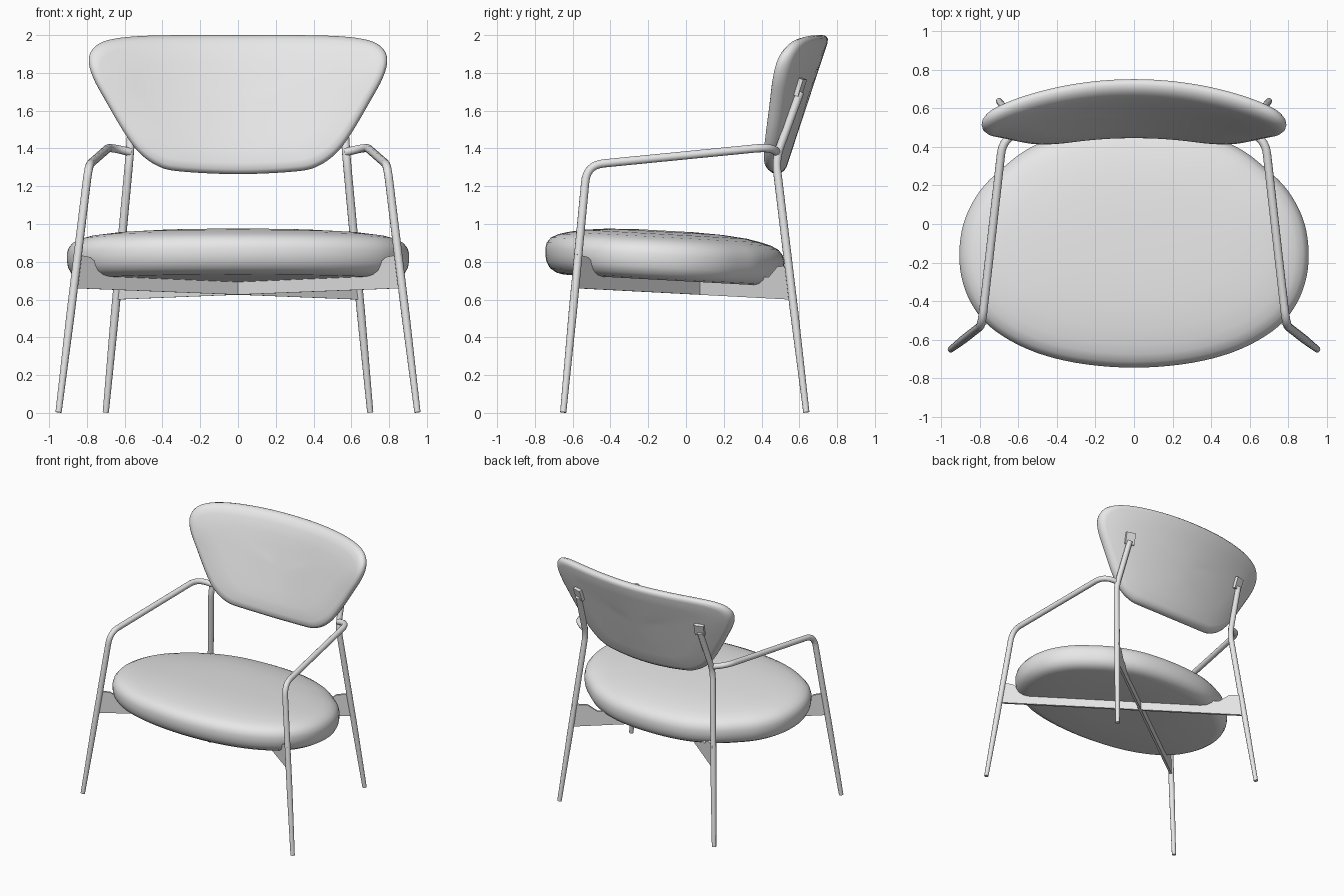
import bpy, bmesh, math
from mathutils import Vector

cube = bpy.data.objects.get("Cube")
if cube:
    bpy.data.objects.remove(cube, do_unlink=True)

GREY = (0.8, 0.8, 0.8, 1.0)
mat = bpy.data.materials.new("light_grey")
mat.use_nodes = True
mat.diffuse_color = GREY
mat.node_tree.nodes["Principled BSDF"].inputs["Base Color"].default_value = GREY


def add_object(name, data):
    obj = bpy.data.objects.new(name, data)
    bpy.context.collection.objects.link(obj)
    data.materials.append(mat)
    return obj


def mesh_object(name, bm, smooth):
    bmesh.ops.recalc_face_normals(bm, faces=bm.faces)
    for f in bm.faces:
        f.smooth = smooth
    mesh = bpy.data.meshes.new(name)
    bm.to_mesh(mesh)
    bm.free()
    return add_object(name, mesh)


def smooth_loop(half, steps=5):
    """Mirror a half outline in x and run a smooth closed curve through it."""
    pts = [Vector(p) for p in half]
    pts += [Vector((-x, y)) for x, y in reversed(half[1:-1])]
    n, out = len(pts), []
    for i in range(n):
        a, b, c, d = (pts[(i + k) % n] for k in (-1, 0, 1, 2))
        for j in range(steps):
            t = j / steps
            out.append(0.5 * (2 * b + (c - a) * t + (2 * a - 5 * b + 4 * c - d) * t * t
                              + (3 * b - a - 3 * c + d) * t ** 3))
    return out


def cushion(name, half, rings, place):
    """Stack rings (inset, scale, height) of the outline; place() bends them into the model."""
    loop = smooth_loop(half)
    xs, ys = [p.x for p in loop], [p.y for p in loop]
    mid = Vector(((min(xs) + max(xs)) / 2, (min(ys) + max(ys)) / 2))
    ax, ay = max(xs) - mid.x, max(ys) - mid.y
    bm = bmesh.new()
    rows = []
    for inset, scale, h in rings:
        rows.append([bm.verts.new(place(mid.x + (p.x - mid.x) * (1 - inset / ax) * scale,
                                        mid.y + (p.y - mid.y) * (1 - inset / ay) * scale, h))
                     for p in loop])
    n = len(loop)
    for low, high in zip(rows, rows[1:]):
        for i in range(n):
            j = (i + 1) % n
            bm.faces.new((low[i], low[j], high[j], high[i]))
    for row, h in ((rows[0], rings[0][2]), (rows[-1], rings[-1][2])):
        centre = bm.verts.new(place(mid.x, mid.y, h))
        for i in range(n):
            bm.faces.new((row[i], row[(i + 1) % n], centre))
    return mesh_object(name, bm, True)


def tube(name, points, bend, radius=0.022):
    """Round tube with filleted corners and a slightly tapered foot."""
    pts = [Vector(p) for p in points]
    path = [(pts[0], 0.75), (pts[0].lerp(pts[1], 0.4), 1.0)]
    for a, b, c in zip(pts, pts[1:], pts[2:]):
        p, q = b + (a - b).normalized() * bend, b + (c - b).normalized() * bend
        for k in range(9):
            t = k / 8
            path.append((p.lerp(b, t).lerp(b.lerp(q, t), t), 1.0))
    path.append((pts[-1], 1.0))
    curve = bpy.data.curves.new(name, "CURVE")
    curve.dimensions = "3D"
    curve.bevel_depth = radius
    curve.bevel_resolution = 4
    curve.use_fill_caps = True
    spline = curve.splines.new("POLY")
    spline.points.add(len(path) - 1)
    for sp, (co, r) in zip(spline.points, path):
        sp.co = (*co, 1.0)
        sp.radius = r
    spline.use_smooth = True
    return add_object(name, curve)


# Seat cushion, tilted down toward the back
seat_half = [(0, -0.745), (0.3, -0.72), (0.55, -0.65), (0.75, -0.53), (0.86, -0.38), (0.905, -0.2),
             (0.885, 0), (0.8, 0.17), (0.67, 0.3), (0.53, 0.4), (0.3, 0.49), (0, 0.52)]
seat_rings = [(0.1, 0.4, -0.11), (0.1, 1, -0.11), (0.06, 1, -0.102), (0.025, 1, -0.08), (0.006, 1, -0.045),
              (0, 1, -0.01), (0, 1, 0.025), (0.008, 1, 0.055), (0.03, 1, 0.083), (0.07, 1, 0.103),
              (0.12, 1, 0.117), (0.12, 0.85, 0.133), (0.12, 0.6, 0.146), (0.12, 0.3, 0.152)]
cushion("seat_cushion", seat_half, seat_rings,
        lambda x, y, h: (x, y, 0.845 - 0.055 * (y + 0.7) + h))

# Backrest, leaning back with the wings curved forward
back_half = [(0, 2.0), (0.3, 2.0), (0.55, 1.993), (0.7, 1.97), (0.77, 1.925), (0.79, 1.86), (0.765, 1.77),
             (0.7, 1.65), (0.6, 1.48), (0.52, 1.375), (0.42, 1.305), (0.3, 1.278), (0, 1.264)]
back_rings = [(0.04, s, -0.042) for s in (0.25, 0.5, 0.75, 1)]
back_rings += [(0.018, 1, -0.036), (0.004, 1, -0.02), (0, 1, 0), (0.006, 1, 0.022), (0.025, 1, 0.041), (0.06, 1, 0.052)]
back_rings += [(0.06, s, 0.058) for s in (0.75, 0.5, 0.25)]
cushion("backrest", back_half, back_rings,
        lambda x, z, h: (x, 0.48 + 0.33 * (z - 1.27) - 0.26 * x * x - h, z))

# Frame, repeated on both sides
for side, s in (("left", 1), ("right", -1)):
    tube(side + "_front_leg_and_arm",
         [(s * 0.95, -0.65, 0.003), (s * 0.79, -0.525, 1.312), (s * 0.68, 0.45, 1.408), (s * 0.57, 0.482, 1.38)],
         0.09 if s else 0)
    tube(side + "_rear_leg",
         [(s * 0.70, 0.637, 0.003), (s * 0.575, 0.475, 1.345), (s * 0.55, 0.605, 1.70)], 0.07)

    # Mounting block behind the backrest
    bm = bmesh.new()
    bmesh.ops.create_cube(bm, size=1)
    bmesh.ops.scale(bm, vec=(0.075, 0.035, 0.095), verts=bm.verts)
    block = mesh_object(side + "_back_mount", bm, False)
    block.location = (s * 0.545, 0.6, 1.725)
    block.rotation_euler = (-math.atan(0.33), 0, -s * 0.28)

    # Diagonal stretcher under the seat, taller at the legs
    start, end = Vector((s * 0.864, -0.583)), Vector((s * -0.64, 0.56))
    profile = [(0, 0.66), (1, 0.6), (1, 0.78), (0.94, 0.775), (0.9, 0.72),
               (0.5, 0.73), (0.1, 0.76), (0.05, 0.825), (0, 0.84)]
    bm = bmesh.new()
    verts = []
    for t, z in profile:
        p = start.lerp(end, t)
        verts.append(bm.verts.new((p.x, p.y, z)))
    bm.faces.new(verts)
    plate = mesh_object(side + "_stretcher", bm, False)
    solid = plate.modifiers.new("thickness", "SOLIDIFY")
    solid.thickness = 0.018
    solid.offset = 0
